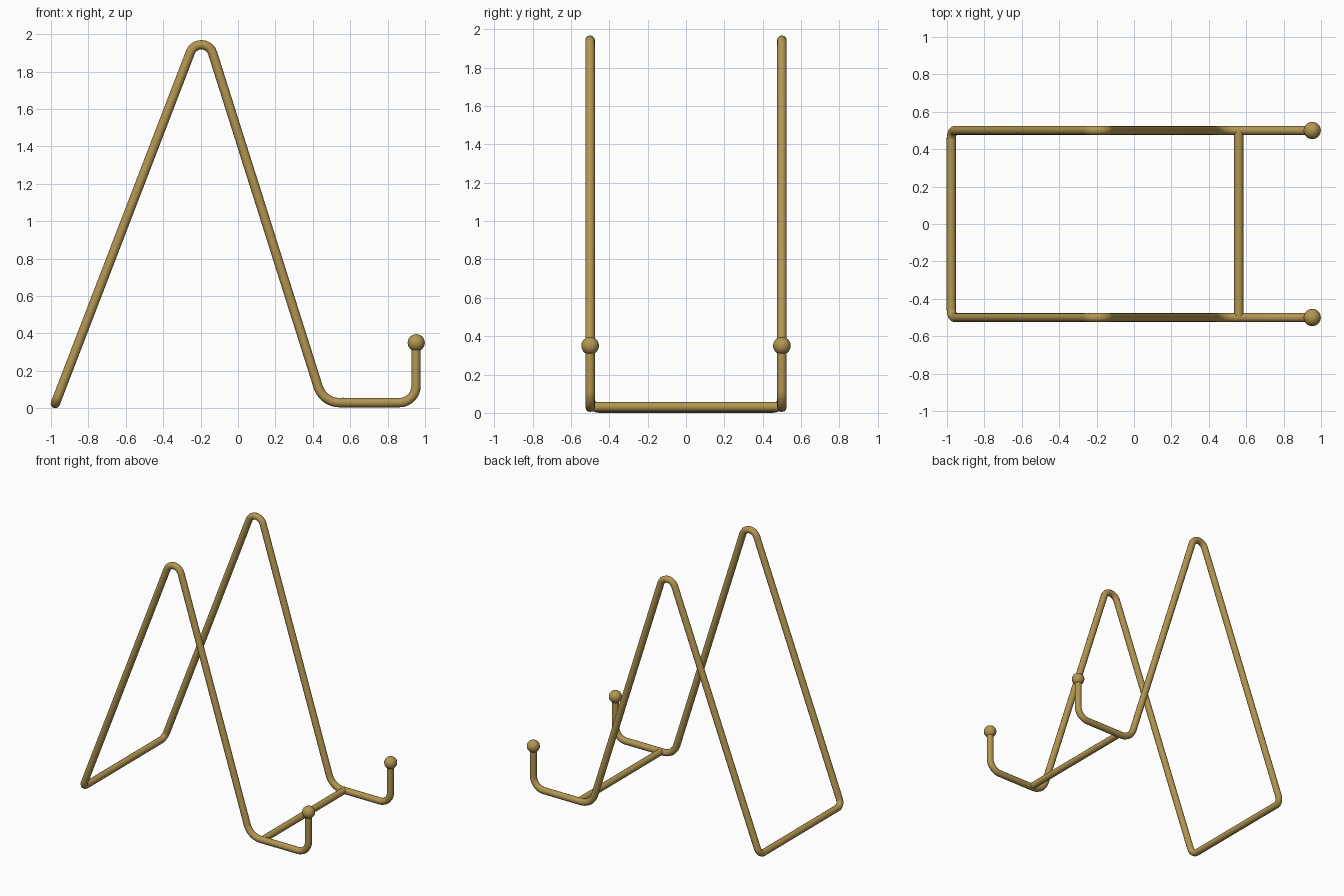
import bpy, math
from mathutils import Vector

if "Cube" in bpy.data.objects:
    bpy.data.objects.remove(bpy.data.objects["Cube"])

R = 0.025   # wire radius
Y = 0.5     # half width between the two sides

brass = bpy.data.materials.new("antique brass")
brass.diffuse_color = (0.45, 0.305, 0.083, 1)
brass.use_nodes = True
brass.node_tree.nodes["Principled BSDF"].inputs["Base Color"].default_value = brass.diffuse_color


def fillet(corners, radii, steps=10):
    """Round the inner corners of a polyline with circular arcs."""
    pts = [Vector(corners[0])]
    for i in range(1, len(corners) - 1):
        p = Vector(corners[i])
        a = (Vector(corners[i - 1]) - p).normalized()
        b = (Vector(corners[i + 1]) - p).normalized()
        half = a.angle(b) / 2
        r = radii[i - 1]
        centre = p + (a + b).normalized() * (r / math.sin(half))
        t = r / math.tan(half)
        u, v = p + a * t - centre, p + b * t - centre
        sweep = u.angle(v)
        for k in range(steps + 1):
            f = k / steps
            pts.append(centre + (u * math.sin((1 - f) * sweep)
                                 + v * math.sin(f * sweep)) / math.sin(sweep))
    pts.append(Vector(corners[-1]))
    return pts


def wire(name, pts):
    """Round wire along a list of points."""
    cu = bpy.data.curves.new(name, 'CURVE')
    cu.dimensions = '3D'
    cu.bevel_depth = R
    cu.bevel_resolution = 4
    cu.use_fill_caps = True
    sp = cu.splines.new('POLY')
    sp.points.add(len(pts) - 1)
    for q, p in zip(sp.points, pts):
        q.co = (*p, 1)
    ob = bpy.data.objects.new(name, cu)
    bpy.context.collection.objects.link(ob)
    bpy.ops.object.select_all(action='DESELECT')
    ob.select_set(True)
    bpy.context.view_layer.objects.active = ob
    bpy.ops.object.convert(target='MESH')
    ob = bpy.context.view_layer.objects.active
    ob.name = name
    ob.data.materials.clear()
    ob.data.materials.append(brass)
    bpy.ops.object.shade_smooth_by_angle(angle=math.radians(50))
    return ob


# Main frame: one continuous bent wire, hook to hook around the back bar
side = [(0.952, 0.34), (0.952, 0.03), (0.455, 0.03), (-0.19, 2.071), (-0.977, 0.025)]
radii = [0.09, 0.12, 0.063, 0.05]
corners = [(x, -Y, z) for x, z in side] + [(x, Y, z) for x, z in reversed(side)]
wire("easel_frame", fillet(corners, radii + radii[::-1]))

# Cross bar between the front ledges
wire("cross_bar", [Vector((0.56, -Y, 0.032)), Vector((0.56, Y, 0.032))])

# Ball tips on the hooks
for s, label in ((-1, "front"), (1, "back")):
    bpy.ops.mesh.primitive_uv_sphere_add(segments=24, ring_count=14, radius=0.046,
                                         location=(0.953, s * Y, 0.35))
    ball = bpy.context.object
    ball.name = "ball_tip_" + label
    ball.data.materials.append(brass)
    bpy.ops.object.shade_smooth()
